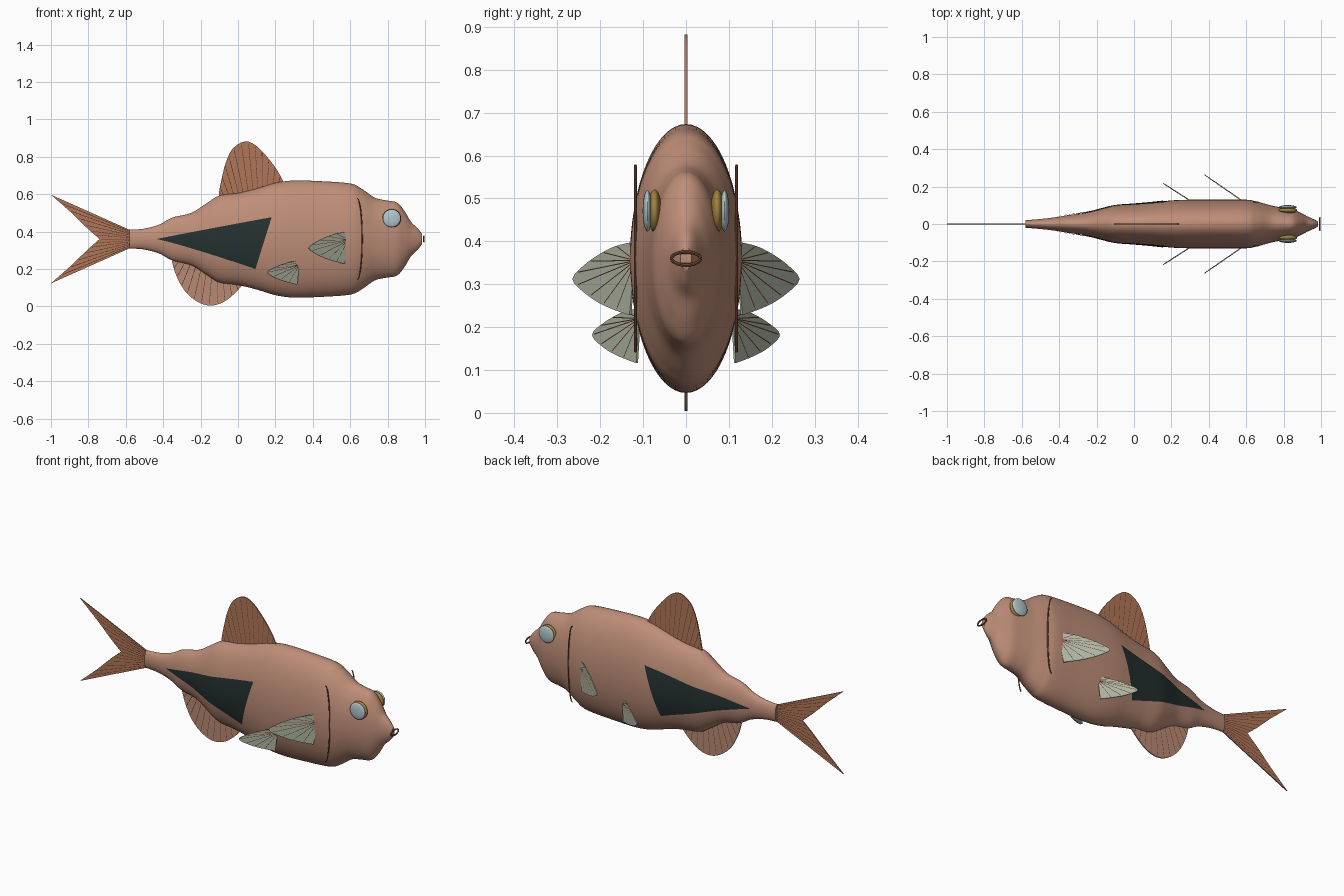
import bpy, bmesh, math
from mathutils import Vector

if "Cube" in bpy.data.objects:
    bpy.data.objects.remove(bpy.data.objects["Cube"])

ZC = 0.36  # height of the body axis


def material(name, rgb):
    m = bpy.data.materials.new(name)
    lin = [((c / 255 + 0.055) / 1.055) ** 2.4 for c in rgb]
    m.diffuse_color = (*lin, 1)
    m.use_nodes = True
    m.node_tree.nodes["Principled BSDF"].inputs["Base Color"].default_value = m.diffuse_color
    return m


SKIN = material("skin brown", (190, 142, 120))
FIN = material("fin rust", (176, 118, 88))
BELLY_FIN = material("lower fin tan", (184, 138, 116))
RAY = material("ray dark brown", (132, 82, 62))
PALE = material("pale fin grey", (176, 182, 163))
PATCH = material("patch dark", (36, 49, 48))
GOLD = material("eye rim gold", (160, 130, 62))
EYE = material("eye pale blue", (178, 200, 206))


def make(name, bm, mat, smooth=True):
    bmesh.ops.recalc_face_normals(bm, faces=bm.faces)
    me = bpy.data.meshes.new(name)
    bm.to_mesh(me)
    bm.free()
    me.materials.append(mat)
    ob = bpy.data.objects.new(name, me)
    bpy.context.collection.objects.link(ob)
    if smooth:
        bpy.ops.object.select_all(action='DESELECT')
        bpy.context.view_layer.objects.active = ob
        ob.select_set(True)
        bpy.ops.object.shade_smooth_by_angle(angle=math.radians(40))
    return ob


def sample(pts, t, curved=True):
    """Point at t (0-1) along a smooth or straight line through pts."""
    u = t * (len(pts) - 1)
    i = min(int(u + 1e-9), len(pts) - 2)
    f = u - i
    p = [Vector(pts[max(0, min(len(pts) - 1, i + k))]) for k in (-1, 0, 1, 2)]
    if not curved:
        return p[1].lerp(p[2], f)
    return 0.5 * (2 * p[1] + (p[2] - p[0]) * f + (2 * p[0] - 5 * p[1] + 4 * p[2] - p[3]) * f * f
                  + (3 * p[1] - p[0] - 3 * p[2] + p[3]) * f ** 3)


def rods(name, segments, r, mat):
    bm = bmesh.new()
    for a, b in segments:
        a, b = Vector(a), Vector(b)
        d = b - a
        m = d.to_track_quat('Z', 'Y').to_matrix().to_4x4()
        m.translation = (a + b) / 2
        bmesh.ops.create_cone(bm, cap_ends=True, segments=8, radius1=r, radius2=r,
                              depth=d.length, matrix=m)
    return make(name, bm, mat)


def fin(name, root, edge, place, mat, rays, curved=True, n=24, thick=0.006, ray_r=0.0036):
    """Thin web between a root line and an outer edge, with rays across it."""
    bm = bmesh.new()
    rows = []
    for i in range(n + 1):
        t = i / n
        a, b = sample(root, t, False), sample(edge, t, curved)
        rows.append([bm.verts.new(place(*a.lerp(b, k))) for k in (0, 0.5, 1)])
    for r, s in zip(rows, rows[1:]):
        for k in (0, 1):
            bm.faces.new((r[k], r[k + 1], s[k + 1], s[k]))
    bmesh.ops.remove_doubles(bm, verts=bm.verts, dist=1e-5)
    ob = make(name, bm, mat, False)
    mod = ob.modifiers.new("thickness", 'SOLIDIFY')
    mod.thickness, mod.offset = thick, 0
    segs = []
    for i in range(1, rays + 1):
        t = i / (rays + 1)
        a, b = sample(root, t, False), sample(edge, t, curved)
        segs.append((place(*a), place(*a.lerp(b, 0.96))))
    rods(name + "_rays", segs, ray_r, RAY)


# Body: ellipse sections along x as (x, half height, half width)
STATIONS = [(-.58, .05, .02), (-.5, .056, .027), (-.42, .078, .036), (-.35, .115, .048),
            (-.25, .14, .062), (-.17, .19, .082), (-.1, .232, .098), (0, .246, .106),
            (.1, .27, .115), (.2, .3, .126), (.3, .313, .13), (.45, .309, .13),
            (.6, .297, .13), (.66, .27, .119), (.73, .222, .1), (.79, .207, .088),
            (.85, .195, .077), (.89, .15, .06), (.925, .092, .042), (.96, .058, .026),
            (.985, .026, .013)]
RINGS = [sample(STATIONS, i / 120) for i in range(121)]
bm = bmesh.new()
loops = []
for x, h, w in RINGS:
    loops.append([bm.verts.new((x, w * math.cos(a), ZC + h * math.sin(a)))
                  for a in (2 * math.pi * j / 64 for j in range(64))])
for p, q in zip(loops, loops[1:]):
    for j in range(64):
        k = (j + 1) % 64
        bm.faces.new((p[j], p[k], q[k], q[j]))
bm.faces.new(loops[0])
bm.faces.new(loops[-1])
make("body", bm, SKIN)


def skin_y(x, z):
    """Half width of the body surface at x, z."""
    for a, b in zip(RINGS, RINGS[1:]):
        if a.x <= x <= b.x:
            _, h, w = a.lerp(b, (x - a.x) / (b.x - a.x))
            return w * math.sqrt(max(0, 1 - ((z - ZC) / h) ** 2))
    return 0


# Fins on the middle plane
flat = lambda x, z: (x, 0, z)
fin("dorsal_fin", [(-.09, .56), (.23, .62)],
    [(-.103, .6), (-.09, .67), (-.065, .77), (-.027, .845), (.037, .882), (.096, .86),
     (.155, .8), (.21, .727), (.245, .66)], flat, FIN, 12)
fin("anal_fin", [(-.33, .27), (0, .16)],
    [(-.353, .24), (-.332, .17), (-.29, .09), (-.23, .033), (-.16, .005), (-.087, .018),
     (-.023, .064), (.025, .115)], flat, BELLY_FIN, 11)
fin("tail_fin", [(-.57, .315), (-.57, .405)],
    [(-1, .123), (-.89, .22), (-.8, .308), (-.74, .36), (-.8, .412), (-.89, .5), (-1, .597)],
    flat, FIN, 13, curved=False)

for side, s in (("left", 1), ("right", -1)):
    # Paired fins sweep back and outward: outline given as (y, z)
    fin(side + "_pectoral_fin", [(.118, .357), (.118, .352)],
        [(.13, .397), (.165, .388), (.2, .37), (.235, .345), (.263, .312), (.235, .28),
         (.2, .256), (.165, .24), (.13, .228)],
        lambda y, z: (.57 - (y - .13) * 1.45, s * y, z), PALE, 8, thick=.005, ray_r=.003)
    fin(side + "_pelvic_fin", [(.108, .222), (.108, .217)],
        [(.114, .243), (.15, .233), (.19, .21), (.217, .182), (.19, .152), (.155, .132),
         (.114, .116)],
        lambda y, z: (.315 - (y - .115) * 1.55, s * y, z), PALE, 7, thick=.005, ray_r=.003)

    # Dark side patch hugging the body
    bm = bmesh.new()
    grid = []
    for i in range(41):
        t = .01 + .99 * i / 40
        row = []
        for j in range(17):
            k = j / 16
            x = -.435 + t * (.093 + .087 * k + .435)
            z = ZC + t ** (1.12 - .15 * k) * (-.16 + .277 * k)
            row.append(bm.verts.new((x, s * (skin_y(x, z) + .004), z)))
        grid.append(row)
    for p, q in zip(grid, grid[1:]):
        for j in range(16):
            bm.faces.new((p[j], p[j + 1], q[j + 1], q[j]))
    make(side + "_side_patch", bm, PATCH)

    # Gill line: a flat arc
    arc = [(.638 + .026 * math.cos(a * math.pi / 2), s * .118, ZC + .217 * math.sin(a * math.pi / 2))
           for a in (i / 10 for i in range(-10, 11))]
    rods(side + "_gill_line", list(zip(arc, arc[1:])), .0032, RAY)

    # Eye: gold rim behind a pale lens
    for part, y, r, d, mat in (("eye_rim", .073, .05, .016, GOLD), ("eye_lens", .09, .048, .011, EYE)):
        bm = bmesh.new()
        bmesh.ops.create_uvsphere(bm, u_segments=32, v_segments=16, radius=1)
        bmesh.ops.scale(bm, vec=(r, d, r), verts=bm.verts)
        bmesh.ops.translate(bm, vec=(.822, s * y, .471), verts=bm.verts)
        make(side + "_" + part, bm, mat)

# Mouth ring
ring = [(.994, .034 * math.cos(a), ZC + .015 * math.sin(a))
        for a in (2 * math.pi * i / 32 for i in range(33))]
rods("mouth", list(zip(ring, ring[1:])), .004, RAY)
